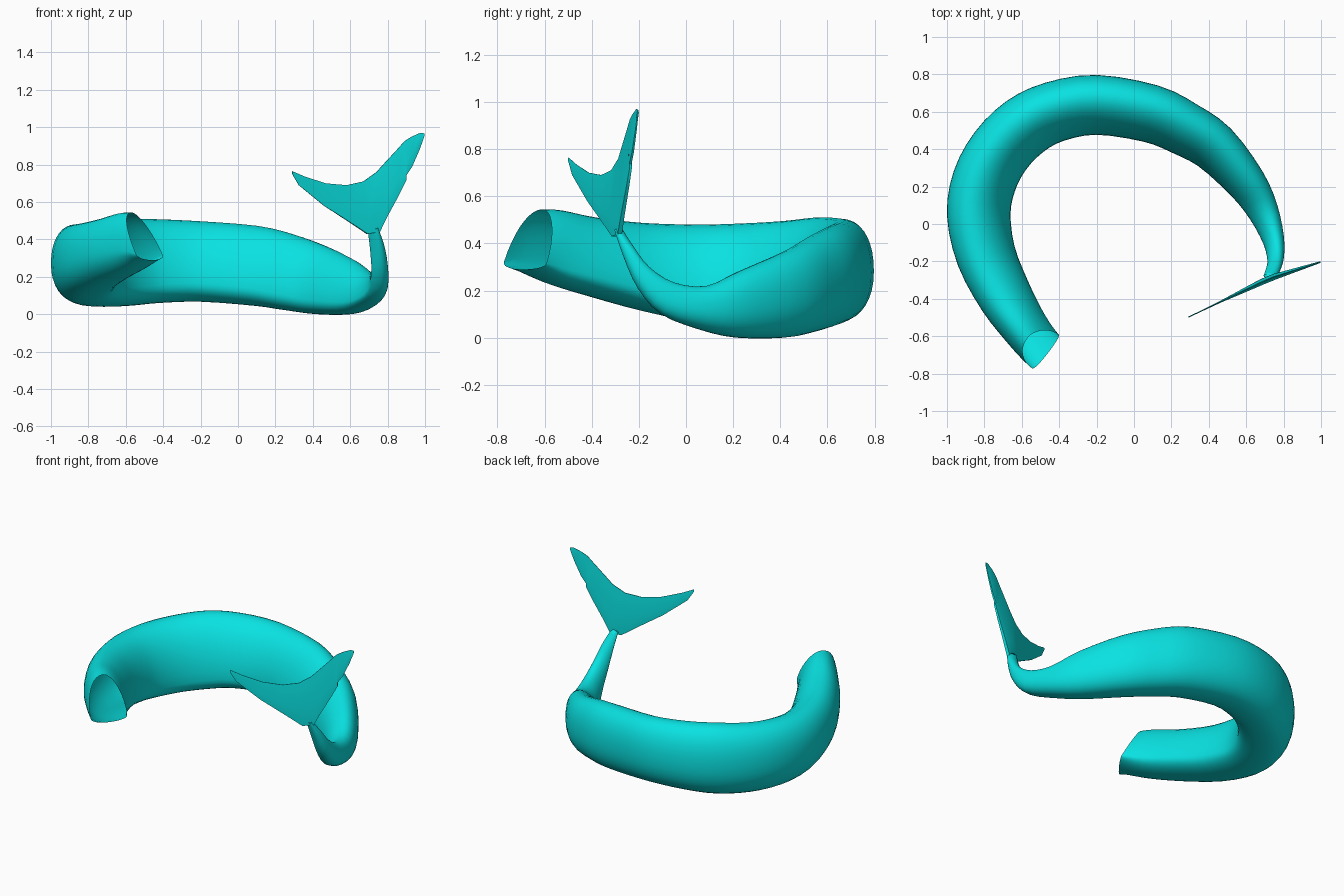
import bpy, bmesh, math
from mathutils import Vector

default_cube = bpy.data.objects.get("Cube")
if default_cube:
    bpy.data.objects.remove(default_cube, do_unlink=True)

# Single flat colour
teal = bpy.data.materials.new("bright_teal")
teal.use_nodes = True
teal_colour = (0.003, 0.76, 0.76, 1)
teal.diffuse_color = teal_colour
teal.node_tree.nodes["Principled BSDF"].inputs["Base Color"].default_value = teal_colour


def loft(name, rings, cap_start, cap_end, sharp_angle):
    """Skin a list of closed rings into a smooth-shaded object."""
    bm = bmesh.new()
    loops = [[bm.verts.new(point) for point in ring] for ring in rings]
    count = len(loops[0])
    for current, following in zip(loops, loops[1:]):
        for i in range(count):
            j = (i + 1) % count
            bm.faces.new((current[i], current[j], following[j], following[i]))
    if cap_start:
        bm.faces.new(loops[0])
    if cap_end:
        bm.faces.new(loops[-1])
    bmesh.ops.recalc_face_normals(bm, faces=bm.faces)
    mesh = bpy.data.meshes.new(name)
    bm.to_mesh(mesh)
    bm.free()
    mesh.materials.append(teal)
    part = bpy.data.objects.new(name, mesh)
    bpy.context.collection.objects.link(part)
    bpy.ops.object.select_all(action="DESELECT")
    part.select_set(True)
    bpy.context.view_layer.objects.active = part
    bpy.ops.object.shade_smooth_by_angle(angle=math.radians(sharp_angle))


def blend(a, b, share):
    return a + (b - a) * share


def spline(rows, steps):
    """Smooth curve of number rows passing through every given row."""
    result = []
    last = len(rows) - 1
    for i in range(last):
        quad = [rows[max(i - 1, 0)], rows[i], rows[i + 1], rows[min(i + 2, last)]]
        for step in range(steps):
            t = step / steps
            result.append([
                b + t / 2 * (c - a + t * (2 * a - 5 * b + 4 * c - d + t * (3 * (b - c) + d - a)))
                for a, b, c, d in zip(*quad)])
    result.append(rows[last])
    return result


def body_ring(centre, side, rise, mouth, segments=36):
    """Section with its ridge towards the outside and a low inner corner."""
    ridge = blend(-.22, 0, mouth)
    inner_height = blend(-.55, -.8, mouth)
    outer_height = blend(0, -.75, mouth)
    ring = []
    for i in range(segments):
        angle = math.tau * i / segments
        c, s = math.cos(angle), math.sin(angle)
        inside, above = c > 0, s > 0
        power = 2 / (1.85 if inside and above else 2.2)
        across, up = abs(c) ** power, abs(s) ** power
        middle = ridge if above else 0
        level = inner_height if inside else outer_height
        u = blend(middle, 1 if inside else -1, across)
        v = blend(level, 1 if above else -1, up)
        ring.append(centre + side * u + rise * v)
    return ring


# Body stations from open mouth to tail stem: x, y, bottom, top, half width, lean
stations = [
    (-.515, -.65, .29, .545, .115, .068),
    (-.59, -.545, .23, .54, .125, .04),
    (-.69, -.385, .175, .51, .145, .02),
    (-.79, -.17, .11, .487, .16, 0),
    (-.83, .05, .065, .48, .17, 0),
    (-.80, .23, .045, .485, .172, 0),
    (-.715, .39, .04, .495, .17, 0),
    (-.585, .52, .045, .51, .168, 0),
    (-.425, .6, .06, .508, .163, 0),
    (-.2, .637, .067, .497, .16, 0),
    (.09, .59, .045, .473, .155, 0),
    (.27, .51, .02, .43, .145, 0),
    (.43, .41, 0, .37, .133, 0),
    (.6, .22, 0, .285, .107, 0),
    (.69, .07, .035, .22, .083, -.01),
    (.745, -.08, .1, .235, .058, -.025),
    (.757, -.18, .21, .3, .044, -.025),
    (.745, -.24, .34, .385, .037, -.022),
    (.722, -.285, .455, .465, .03, -.012),
]
steps = 3
dense = spline(stations, steps)
flat_centres = [Vector((row[0], row[1], 0)) for row in dense]
mouth_direction = Vector((-.79, .61, 0))
rings = []
for i, (x, y, bottom, top, half_width, lean) in enumerate(dense):
    before = flat_centres[max(i - 1, 0)]
    after = flat_centres[min(i + 1, len(dense) - 1)]
    mouth = math.exp(-i / steps)
    forward = (after - before).normalized().lerp(mouth_direction, mouth).normalized()
    side = Vector((forward.y, -forward.x, 0)) * half_width
    rise = forward * lean + Vector((0, 0, (top - bottom) / 2))
    rings.append(body_ring(Vector((x, y, (bottom + top) / 2)), side, rise, mouth))
loft("body", rings, False, True, 80)


# Tail fin columns: lower x and z, then upper x and z
fin_columns = [
    (.29, .75, .29, .765), (.325, .69, .36, .735), (.46, .58, .47, .7),
    (.6, .49, .58, .69), (.69, .43, .67, .71), (.755, .44, .74, .76),
    (.8, .53, .79, .815), (.86, .64, .85, .88), (.9, .72, .89, .925),
    (.895, .737, .905, .935), (.93, .79, .93, .95), (.97, .88, .975, .97),
    (.995, .95, .997, .967),
]


def fin_point(x, z, offset):
    """Place a point on the upright fin, whose two lobes bend at the stem."""
    slope = .48 if x < .72 else .32
    return Vector((x - offset * .39, -.292 + slope * (x - .72) + offset * .92, z))


fin_rings = []
for low_x, low_z, high_x, high_z in fin_columns:
    thickness = .003 + .015 * max(0, 1 - abs(low_x - .72) / .3)
    ring = []
    for share, swell in ((0, .6), (.3, 1), (1, .15)):
        ring.append((blend(low_x, high_x, share), blend(low_z, high_z, share), thickness * swell))
    front = [fin_point(x, z, -t) for x, z, t in ring]
    back = [fin_point(x, z, t) for x, z, t in reversed(ring)]
    fin_rings.append(front + back)
loft("tail_fin", fin_rings, True, True, 50)
